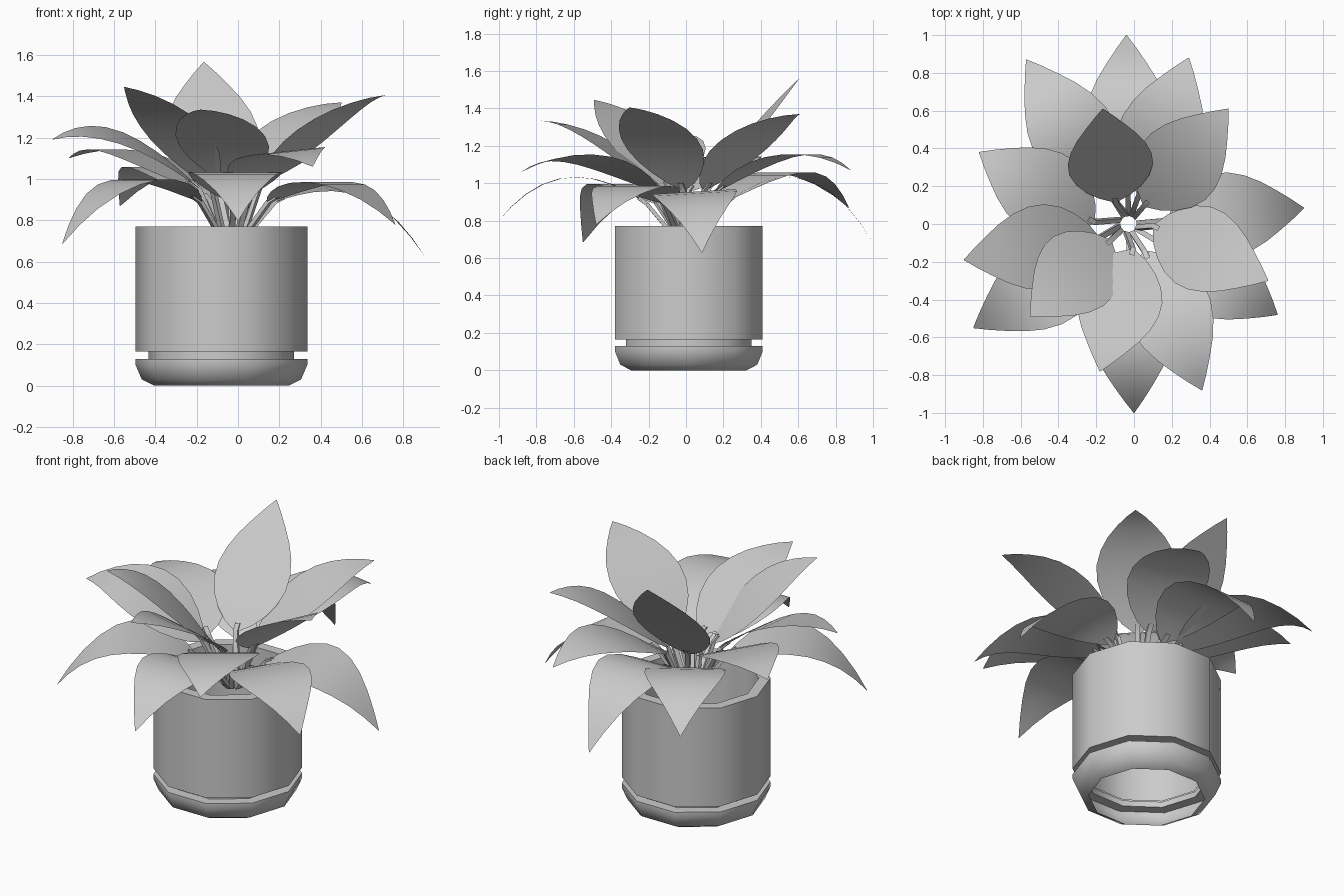
import bpy, bmesh, math
from mathutils import Vector

if "Cube" in bpy.data.objects:
    bpy.data.objects.remove(bpy.data.objects["Cube"])

GREY = (0.6, 0.6, 0.6, 1)
mat = bpy.data.materials.new("plain grey")
mat.use_nodes = True
mat.diffuse_color = GREY
mat.node_tree.nodes["Principled BSDF"].inputs["Base Color"].default_value = GREY


def finish(bm, name, angle):
    mesh = bpy.data.meshes.new(name)
    bm.to_mesh(mesh)
    bm.free()
    mesh.materials.append(mat)
    obj = bpy.data.objects.new(name, mesh)
    bpy.context.collection.objects.link(obj)
    bpy.ops.object.select_all(action='DESELECT')
    obj.select_set(True)
    bpy.context.view_layer.objects.active = obj
    bpy.ops.object.shade_smooth_by_angle(angle=math.radians(angle))
    return obj


def skin(bm, rows, closed=False):
    """Bridge consecutive rows of points with quads."""
    rows = [[bm.verts.new(p) for p in row] for row in rows]
    count = len(rows[0])
    for low, high in zip(rows, rows[1:]):
        for i in range(count if closed else count - 1):
            j = (i + 1) % count
            bm.faces.new((low[i], low[j], high[j], high[i]))


def lathe(name, profile, sides=10):
    bm = bmesh.new()
    turn = [2 * math.pi * i / sides for i in range(sides)]
    skin(bm, [[(r * math.cos(a), r * math.sin(a), z) for a in turn]
              for r, z in profile], closed=True)
    obj = finish(bm, name, 60)
    obj.location = (-0.08, 0.015, 0)


# Hollow pot with a thick wall, resting on an open-bottomed saucer
lathe("saucer", [(0.325, 0), (0.385, 0.03), (0.415, 0.1), (0.415, 0.13), (0.352, 0.13)])
lathe("pot", [(0.352, 0.13), (0.352, 0.165), (0.415, 0.165), (0.415, 0.77),
              (0.35, 0.77), (0.345, 0.165)])

# Half width of a leaf along its length
OUTLINE = [(0, 0.015), (0.05, 0.085), (0.12, 0.145), (0.21, 0.195), (0.32, 0.224),
           (0.43, 0.224), (0.55, 0.2), (0.67, 0.158), (0.79, 0.104), (0.9, 0.052), (1, 0.002)]
CENTRE = Vector((-0.03, 0, 0))


def flat_direction(vector):
    return Vector((vector.x, vector.y, 0)).normalized()


def leaf(name, base_radius, base_z, mid_part, tip, mid_z, shift=0, roll=0):
    tip = Vector(tip)
    out = flat_direction(tip - CENTRE)
    base = CENTRE + out * base_radius + Vector((-out.y, out.x, 0)) * shift
    base.z = base_z
    axis = flat_direction(tip - base)
    side = Vector((-axis.y, axis.x, roll))
    middle = base.lerp(tip, mid_part)
    middle.z = mid_z
    control = 2 * middle - (base + tip) / 2

    # Arched blade
    bm = bmesh.new()
    rows = []
    for t, w in OUTLINE:
        p = base * (1 - t) ** 2 + control * 2 * t * (1 - t) + tip * t * t
        rows.append([p + side * w, p, p - side * w])
    skin(bm, rows)
    bmesh.ops.reverse_faces(bm, faces=bm.faces)
    finish(bm, name + "_leaf", 60)

    # Thin square stem
    foot = CENTRE + out * 0.05
    foot.z = 0.7
    end = base.lerp(control, 0.1)
    up = (end - foot).cross(side).normalized() * 0.01
    across = side * 0.014
    bm = bmesh.new()
    skin(bm, [[p + across + up, p - across + up, p - across - up, p + across - up]
              for p in (foot, base, end)], closed=True)
    bmesh.ops.recalc_face_normals(bm, faces=bm.faces)
    finish(bm, name + "_stem", 30)


# Tip position, height of the blade's middle, then optional sideways shift and roll
UPPER = [((-0.165, 0.61, 1.565), 1.295, 0.04), ((0.5, 0.61, 1.37), 1.26),
         ((0.71, -0.3, 1.405), 1.27, 0.04), ((-0.18, -0.78, 1.335), 1.235, 0.05),
         ((-0.55, -0.49, 1.445), 1.29)]
MIDDLE = [((0.29, 0.88, 1.07), 1.15), ((-0.82, 0.38, 1.1), 1.13, 0.07),
          ((0.36, -0.88, 1.06), 1.13, 0.02, 0.1), ((-0.9, -0.19, 1.19), 1.2, 0.04, -0.2)]
LOWER = [((-0.04, 1, 0.68), 1.02), ((-0.57, 0.87, 0.87), 1.06),
         ((0.9, 0.085, 0.63), 0.93, 0, 0.06), ((0.76, -0.48, 0.78), 0.98),
         ((0, -1, 0.8), 1.03), ((-0.85, -0.55, 0.685), 0.985, 0.04)]

for tier, leaves, radius, height, mid_part in (("upper", UPPER, 0.13, 0.965, 0.53),
                                               ("middle", MIDDLE, 0.17, 0.955, 0.54),
                                               ("lower", LOWER, 0.21, 0.89, 0.54)):
    for number, shape in enumerate(leaves, 1):
        leaf(f"{tier}_{number}", radius, height, mid_part, *shape)
